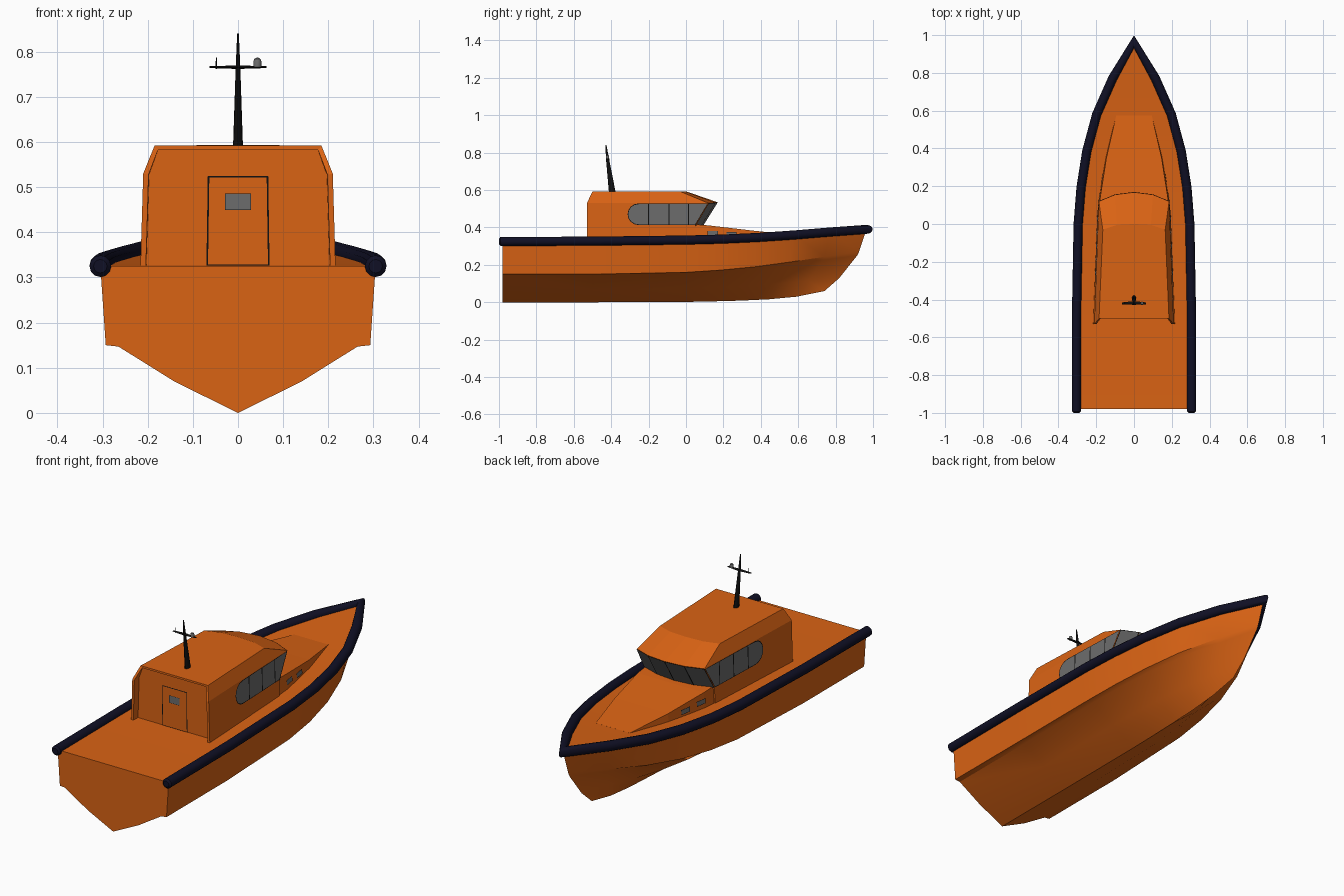
import bpy, bmesh, math
from mathutils import Vector

cube = bpy.data.objects.get("Cube")
if cube:
    bpy.data.objects.remove(cube, do_unlink=True)


def material(name, rgb):
    m = bpy.data.materials.new(name)
    m.use_nodes = True
    m.diffuse_color = (*rgb, 1)
    m.node_tree.nodes["Principled BSDF"].inputs["Base Color"].default_value = (*rgb, 1)
    return m


ORANGE = material("orange_paint", (0.7, 0.125, 0.007))
NAVY = material("navy_rubber", (0.005, 0.005, 0.018))
BLACK = material("black_trim", (0.005, 0.005, 0.005))
GLASS = material("grey_glass", (0.15, 0.15, 0.15))


def finish(name, bm, mats, smooth=None, recalc=True):
    bmesh.ops.remove_doubles(bm, verts=bm.verts, dist=0.0001)
    if recalc:
        bmesh.ops.recalc_face_normals(bm, faces=bm.faces)
    mesh = bpy.data.meshes.new(name)
    bm.to_mesh(mesh)
    bm.free()
    for m in mats:
        mesh.materials.append(m)
    ob = bpy.data.objects.new(name, mesh)
    bpy.context.collection.objects.link(ob)
    if smooth:
        bpy.ops.object.select_all(action='DESELECT')
        ob.select_set(True)
        bpy.context.view_layer.objects.active = ob
        bpy.ops.object.shade_smooth_by_angle(angle=math.radians(smooth))
    return ob


def loft(name, rings, mat, closed=True, start=True, end=True, smooth=None):
    """Skin a list of equal point rings, with optional end caps."""
    bm = bmesh.new()
    vs = [[bm.verts.new(p) for p in ring] for ring in rings]
    n = len(rings[0])
    for a, b in zip(vs, vs[1:]):
        for i in range(n if closed else n - 1):
            j = (i + 1) % n
            bm.faces.new((a[i], a[j], b[j], b[i]))
    if start:
        bm.faces.new(vs[0])
    if end:
        bm.faces.new(vs[-1])
    return finish(name, bm, [mat], smooth)


def mirrored(half):
    return half + [(-x, y, z) for x, y, z in reversed(half)]


def tube(name, path, radii, mat, up=(0, 0, 1), squash=1.0, sides=12):
    """Sweep a circle along a path, widening it at the corners."""
    pts, up, rings = [Vector(p) for p in path], Vector(up), []
    for i, (p, r) in enumerate(zip(pts, radii)):
        before = (p - pts[i - 1]).normalized() if i else None
        after = (pts[i + 1] - p).normalized() if i + 1 < len(pts) else None
        before, after = before or after, after or before
        t = (before + after).normalized()
        side = t.cross(up).normalized()
        over = side.cross(t)
        miter = min(1.4, 1 / max(0.1, t.dot(after)))
        ring = []
        for k in range(sides):
            a = math.tau * k / sides
            ring.append(p + side * math.cos(a) * r * miter * squash + over * math.sin(a) * r)
        rings.append(ring)
    return loft(name, rings, mat, smooth=40)


def plate(name, points, out, border=0.004, lift=0.002, mats=(BLACK, GLASS)):
    """Thin framed pane lying just outside a wall; border is inset."""
    bm = bmesh.new()
    f = bm.faces.new([bm.verts.new(p) for p in points])
    f.normal_update()
    if f.normal.dot(Vector(out)) < 0:
        f.normal_flip()
    bmesh.ops.translate(bm, verts=bm.verts, vec=f.normal * lift)
    bmesh.ops.inset_individual(bm, faces=[f], thickness=border)
    f.material_index = 1
    return finish(name, bm, mats, recalc=False)


# Hull: each line runs from stern to stem with its own taper and height
STATIONS = (-0.98, -0.5, 0, 0.2, 0.4, 0.6, 0.8, 1)
TAPER = (1, 1, 0.97, 0.92, 0.82, 0.65, 0.37, 0)


def hull_line(beam, power, stem, heights):
    return [(beam * w ** power, t if t < 0 else t * stem, z)
            for t, w, z in zip(STATIONS, TAPER, heights)]


sheer = hull_line(0.305, 1, 0.965, (0.325, 0.327, 0.333, 0.338, 0.347, 0.36, 0.376, 0.39))
lines = [
    sheer,
    hull_line(0.293, 1.15, 0.925, (0.15, 0.15, 0.16, 0.172, 0.19, 0.215, 0.243, 0.27)),
    hull_line(0.265, 1.2, 0.915, (0.147, 0.147, 0.155, 0.166, 0.182, 0.202, 0.226, 0.25)),
    hull_line(0.14, 1.5, 0.82, (0.069, 0.069, 0.073, 0.079, 0.088, 0.1, 0.115, 0.13)),
    hull_line(0, 1, 0.74, (0, 0, 0.002, 0.005, 0.009, 0.016, 0.03, 0.06)),
]
loft("hull", [mirrored(list(section)) for section in zip(*lines)], ORANGE, end=False, smooth=25)

# Rubber fender rail round the deck edge
half_rail = [(0.305, -1, 0.325), (0.305, -0.992, 0.325)] + sheer[1:-1]
radii = [0.015] + [0.024] * (len(half_rail) - 1)
rail = half_rail + [sheer[-1]] + mirrored(half_rail)[len(half_rail):]
tube("fender_rail", rail, radii + [0.024] + radii[::-1], NAVY)


# Wheelhouse: base, sill, eave and roof lines, from the aft corner to the bow side
def wall(y, z):
    return (0.21 - 0.037 * (y + 0.53) - 0.03 * (z - 0.53), y, z)


base = [wall(-0.53, 0.32), wall(0.05, 0.32), (0.1, 0.08, 0.32), (0, 0.09, 0.32)]
sill = [wall(-0.53, 0.41), wall(0.05, 0.41), (0.1, 0.08, 0.41), (0, 0.09, 0.41)]
eave = [wall(-0.53, 0.53), wall(0.12, 0.53), (0.1, 0.155, 0.533), (0, 0.168, 0.535)]
roof = [(0.185, -0.5, 0.592), (0.165, -0.03, 0.592), (0.09, -0.005, 0.593), (0, 0, 0.593)]
house = loft("wheelhouse", [mirrored(r) for r in (base, sill, eave, roof)], ORANGE,
             closed=False, start=False)
thick = house.modifiers.new("wall_thickness", 'SOLIDIFY')
thick.thickness = 0.012
thick.offset = -1

# Recessed aft wall
outline = [(0.208, 0.32), (0.202, 0.53), (0.177, 0.586)]
loft("aft_wall", [mirrored([(x, y, z) for x, z in outline]) for y in (-0.495, -0.48)], ORANGE)

# Door frame and door window
door = [(0.07, -0.495, 0.325), (0.067, -0.495, 0.525)]
plate("door", mirrored(door), (0, -1, 0), border=0.005, mats=(BLACK, ORANGE))
plate("door_window", mirrored([(0.029, -0.495, 0.449), (0.029, -0.495, 0.486)]),
      (0, -1, 0), border=0.002, lift=0.004)

# Side windows with a rounded aft pane and a raked forward pane
LOW, HIGH = 0.413, 0.528
MID, RAD = (LOW + HIGH) / 2, (HIGH - LOW) / 2
arc = []
for k in range(9):
    a = math.pi / 2 + math.pi * k / 8
    arc.append((-0.255 + RAD * math.cos(a), MID + RAD * math.sin(a)))
panes = [arc + [(-0.2, LOW), (-0.2, HIGH)]]
for y0, y1 in ((-0.2, -0.092), (-0.092, 0.013)):
    panes.append([(y0, LOW), (y1, LOW), (y1, HIGH), (y0, HIGH)])
panes.append([(0.013, LOW), (0.05, LOW), (0.117, HIGH), (0.013, HIGH)])


def porthole_wall(y, z):
    return (0.188 - 0.1565 * (y - 0.12) - 0.07 * (z - 0.31), y, z)


for side, s in (("left", 1), ("right", -1)):
    def flip(p):
        return (s * p[0], p[1], p[2])

    for i, pane in enumerate(panes):
        plate(f"{side}_window_{i + 1}", [flip(wall(y, z)) for y, z in pane], (s, 0, 0))

    # Windscreen panes
    for i in (1, 2):
        quad = [sill[i], sill[i + 1], eave[i + 1], eave[i]]
        plate(f"{side}_windscreen_{i}", [flip(p) for p in quad], (0, 1, 0))

    # Portholes in the forward trunk
    for i, (y, z) in enumerate(((0.115, 0.358), (0.215, 0.351))):
        corners = [(y, z), (y + 0.055, z), (y + 0.055, z + 0.024), (y, z + 0.024)]
        plate(f"{side}_porthole_{i + 1}", [flip(porthole_wall(*c)) for c in corners],
              (s, 0, 0), border=0.003, lift=0.003)

# Wedge-shaped forward trunk
trunk = [(0, 0.194, 0.42), (0.12, 0.188, 0.411), (0.35, 0.152, 0.384), (0.575, 0.1, 0.36)]
loft("forward_trunk", [mirrored([(w, y, 0.31), (w - 0.006, y, top)]) for y, w, top in trunk], ORANGE)

# Raked mast, crossbar, radar dome and aerial
UPRIGHT = (0, 1, 0)
tube("mast", [(0, -0.394, 0.585), (0, -0.42, 0.77), (0, -0.428, 0.84)],
     [0.018, 0.008, 0.003], BLACK, up=UPRIGHT, squash=0.62)
tube("mast_crossbar", [(-0.063, -0.42, 0.766), (0, -0.418, 0.766), (0.063, -0.42, 0.766)],
     [0.002, 0.004, 0.002], BLACK, squash=2.5, sides=8)
tube("radar_dome", [(0.043, -0.42, z) for z in (0.766, 0.778, 0.784, 0.787)],
     [0.009, 0.009, 0.007, 0.002], GLASS, up=UPRIGHT)
tube("aerial", [(-0.048, -0.42, 0.762), (-0.048, -0.42, 0.787)], [0.002, 0.001],
     BLACK, up=UPRIGHT, sides=6)
